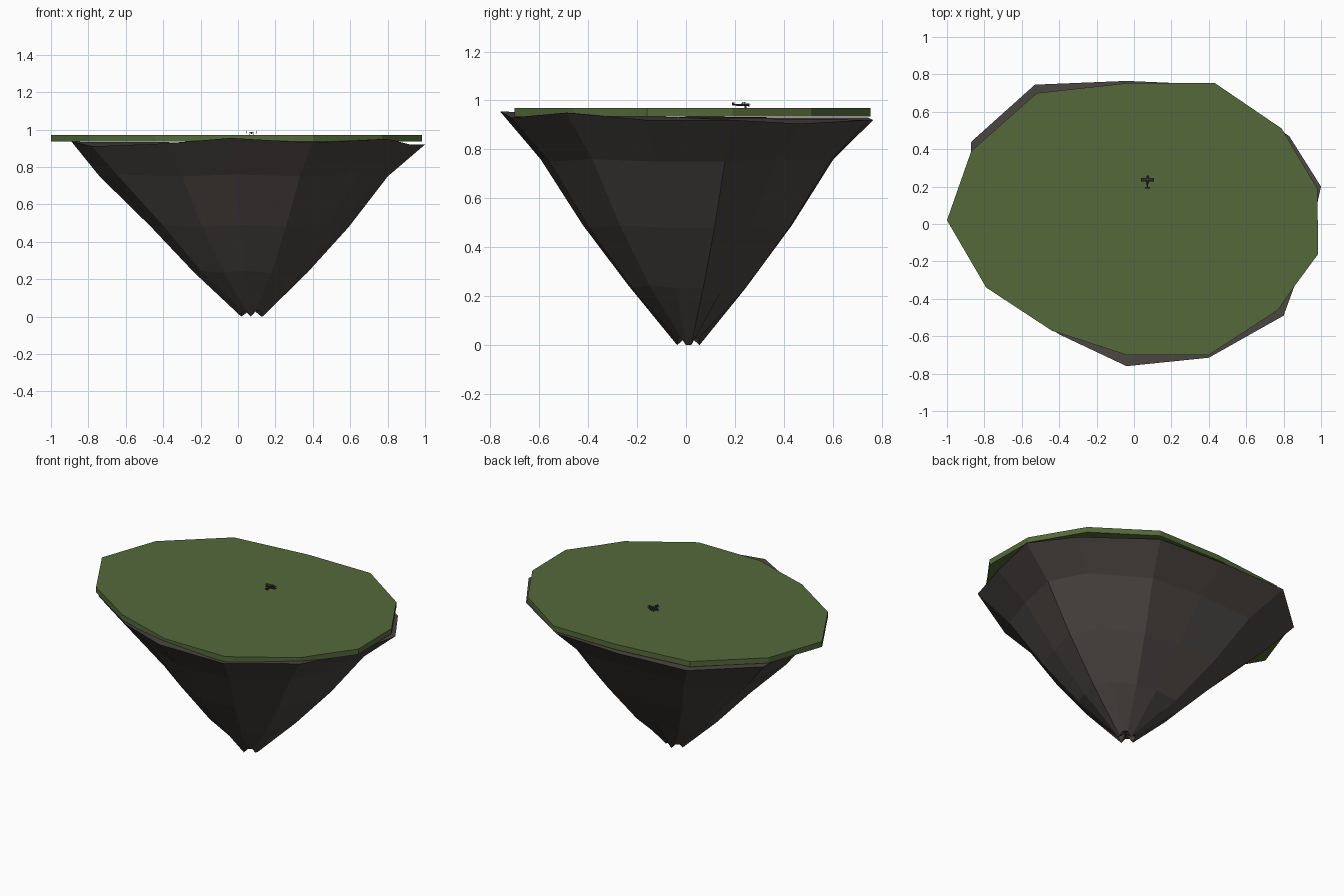
import bpy
import bmesh
from mathutils import Vector, Matrix

default_cube = bpy.data.objects.get("Cube")
if default_cube:
    bpy.data.objects.remove(default_cube, do_unlink=True)


def make_material(name, colour):
    material = bpy.data.materials.new(name)
    material.use_nodes = True
    rgba = (*colour, 1)
    material.diffuse_color = rgba
    material.node_tree.nodes["Principled BSDF"].inputs["Base Color"].default_value = rgba
    return material


grass_green = make_material("grass green", (0.089, 0.14, 0.043))
rock_brown = make_material("rock brown", (0.068, 0.06, 0.055))
dark_metal = make_material("dark metal", (0.03, 0.035, 0.03))


def finish(mesh_builder, name, material):
    """Turn a bmesh into a flat shaded object."""
    bmesh.ops.recalc_face_normals(mesh_builder, faces=mesh_builder.faces)
    mesh = bpy.data.meshes.new(name)
    mesh_builder.to_mesh(mesh)
    mesh_builder.free()
    mesh.materials.append(material)
    model_part = bpy.data.objects.new(name, mesh)
    bpy.context.collection.objects.link(model_part)
    return model_part


def bridge(mesh_builder, lower, upper):
    """Join two equal vertex rings with quads."""
    count = len(lower)
    for i in range(count):
        j = (i + 1) % count
        mesh_builder.faces.new((lower[i], lower[j], upper[j], upper[i]))


# Grass slab: irregular outline with a thin vertical edge
grass_outline = [
    (0.98, 0.19), (0.79, 0.51), (0.43, 0.755), (-0.02, 0.755), (-0.52, 0.7),
    (-0.87, 0.39), (-1, 0.02), (-0.79, -0.34), (-0.44, -0.57), (-0.04, -0.7),
    (0.4, -0.7), (0.77, -0.46), (0.86, -0.33), (0.985, -0.16),
]
bm = bmesh.new()
slab_bottom = [bm.verts.new((x, y, 0.935)) for x, y in grass_outline]
slab_top = [bm.verts.new((x, y, 0.97)) for x, y in grass_outline]
bridge(bm, slab_bottom, slab_top)
bm.faces.new(slab_top)
bm.faces.new(slab_bottom)
finish(bm, "grass_slab", grass_green)

# Rock underside: the uneven rim shrinks ring by ring towards the tip
rock_rim = [
    (1, 0.2, 0.92), (0.83, 0.47, 0.905), (0.42, 0.745, 0.92),
    (-0.04, 0.765, 0.92), (-0.53, 0.745, 0.93), (-0.87, 0.44, 0.93),
    (-0.89, 0.02, 0.935), (-0.78, -0.33, 0.91), (-0.4, -0.59, 0.925),
    (-0.04, -0.76, 0.955), (0.4, -0.715, 0.93), (0.8, -0.49, 0.95),
    (0.92, -0.16, 0.92),
]
tip = Vector((0.075, 0.01, 0))
rings = [(0.06, 0), (0.32, 0.235), (0.56, 0.48), (0.785, 0.75)]
bm = bmesh.new()
rim = [bm.verts.new(point) for point in rock_rim]
previous = None
for level, (scale, height) in enumerate(rings):
    ring = []
    for i, (x, y, z) in enumerate(rock_rim):
        spread = scale + (0.06 if level == 3 and x < -0.6 else 0)
        # Jagged teeth at the bottom, gentle unevenness above
        lift = 0.03 * (i % 3 != 0) if level == 0 else 0.01 * (i % 2)
        flat = tip.lerp(Vector((x, y, 0)), spread)
        ring.append(bm.verts.new((flat.x, flat.y, height + lift)))
    if previous:
        bridge(bm, previous, ring)
    else:
        core = bm.verts.new((tip.x, tip.y, 0.04))
        for i in range(len(ring)):
            bm.faces.new((ring[i], ring[i - 1], core))
    previous = ring
bridge(bm, previous, rim)
hub = bm.verts.new((0, 0, 0.93))
for i in range(len(rim)):
    bm.faces.new((rim[i - 1], rim[i], hub))
finish(bm, "rock_underside", rock_brown)


# Tiny biplane parked on the grass, nose towards the back
plane_origin = Vector((0.072, 0.23, 0.97))


def plane_box(name, centre, size):
    box = bmesh.new()
    place = Matrix.Translation(plane_origin + Vector(centre))
    bmesh.ops.create_cube(box, size=1, matrix=place @ Matrix.Diagonal((*size, 1)))
    return finish(box, name, dark_metal)


bm = bmesh.new()
turn = Matrix.Rotation(-1.5708, 4, "X")
bmesh.ops.create_cone(
    bm, cap_ends=True, segments=8, radius1=0.003, radius2=0.006, depth=0.07,
    matrix=Matrix.Translation(plane_origin + Vector((0, -0.005, 0.012))) @ turn)
finish(bm, "fuselage", dark_metal)

wing_size = (0.07, 0.016, 0.002)
plane_box("lower_wing", (0, 0.005, 0.009), wing_size)
plane_box("upper_wing", (0, 0.007, 0.022), wing_size)
plane_box("tailplane", (0, -0.036, 0.013), (0.026, 0.009, 0.002))
plane_box("tail_fin", (0, -0.037, 0.017), (0.002, 0.009, 0.01))
plane_box("propeller", (0, 0.032, 0.012), (0.018, 0.002, 0.003))
for side, sign in (("left", 1), ("right", -1)):
    for end, y in (("front", 0.011), ("rear", 0)):
        plane_box(f"{side}_{end}_strut", (sign * 0.026, y, 0.015), (0.002, 0.002, 0.014))
    plane_box(f"{side}_wheel", (sign * 0.009, 0.014, 0.004), (0.003, 0.008, 0.008))
